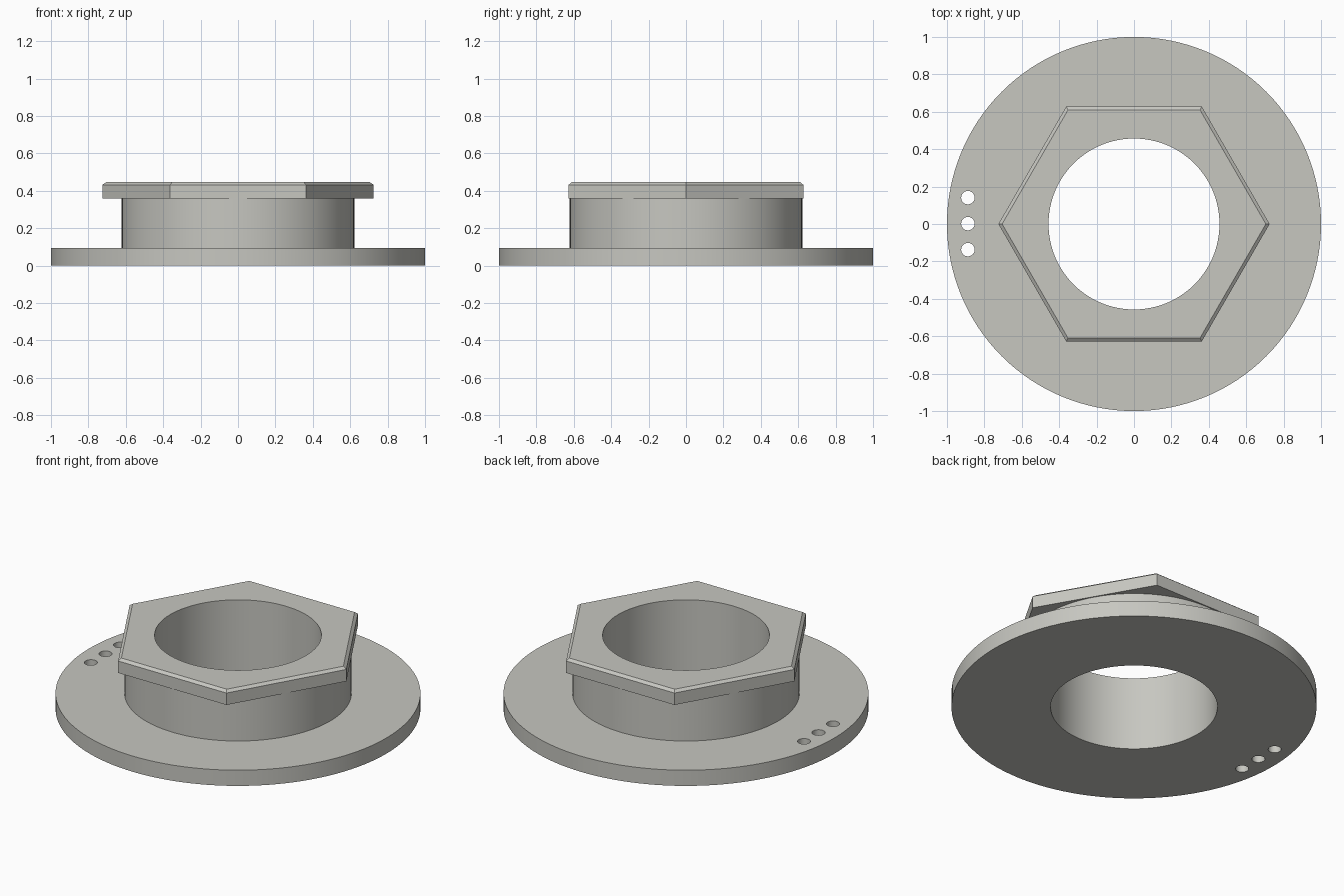
import bpy, bmesh, math

if "Cube" in bpy.data.objects:
    bpy.data.objects.remove(bpy.data.objects["Cube"])

metal = bpy.data.materials.new("warm_grey")
metal.diffuse_color = (0.57, 0.57, 0.53, 1)
metal.use_nodes = True
metal.node_tree.nodes["Principled BSDF"].inputs["Base Color"].default_value = metal.diffuse_color


def prism(name, sides, rings, x=0, y=0):
    """Closed solid lofted through (radius, z) rings."""
    bm = bmesh.new()
    loops = [[bm.verts.new((x + r * math.cos(2 * math.pi * i / sides),
                            y + r * math.sin(2 * math.pi * i / sides), z))
              for i in range(sides)] for r, z in rings]
    for a, b in zip(loops, loops[1:]):
        for i in range(sides):
            j = (i + 1) % sides
            bm.faces.new((a[i], a[j], b[j], b[i]))
    bm.faces.new(loops[0][::-1])
    bm.faces.new(loops[-1])
    mesh = bpy.data.meshes.new(name)
    bm.to_mesh(mesh)
    bm.free()
    mesh.materials.append(metal)
    ob = bpy.data.objects.new(name, mesh)
    bpy.context.collection.objects.link(ob)
    return ob


def combine(target, tool, operation):
    """Apply a boolean and discard the tool."""
    mod = target.modifiers.new(operation.lower(), 'BOOLEAN')
    mod.operation, mod.solver, mod.object = operation, 'EXACT', tool
    bpy.context.view_layer.objects.active = target
    bpy.ops.object.modifier_apply(modifier=mod.name)
    bpy.data.objects.remove(tool)


# Round flange, collar and chamfered hexagonal head
body = prism("flanged_hex_bushing", 128, [(1, 0), (1, 0.095)])
combine(body, prism("collar", 96, [(0.622, 0.05), (0.622, 0.40)]), 'UNION')
combine(body, prism("hex_head", 6, [(0.725, 0.36), (0.725, 0.432), (0.705, 0.446)]), 'UNION')

# Central bore
combine(body, prism("bore", 96, [(0.457, -0.1), (0.457, 0.6)]), 'DIFFERENCE')

# Row of three small holes near the left rim
for y in (-0.137, 0.002, 0.141):
    combine(body, prism("pin_hole", 32, [(0.036, -0.1), (0.036, 0.2)], -0.888, y), 'DIFFERENCE')

bpy.ops.object.select_all(action='DESELECT')
body.select_set(True)
bpy.context.view_layer.objects.active = body
bpy.ops.object.shade_smooth_by_angle(angle=math.radians(25))
